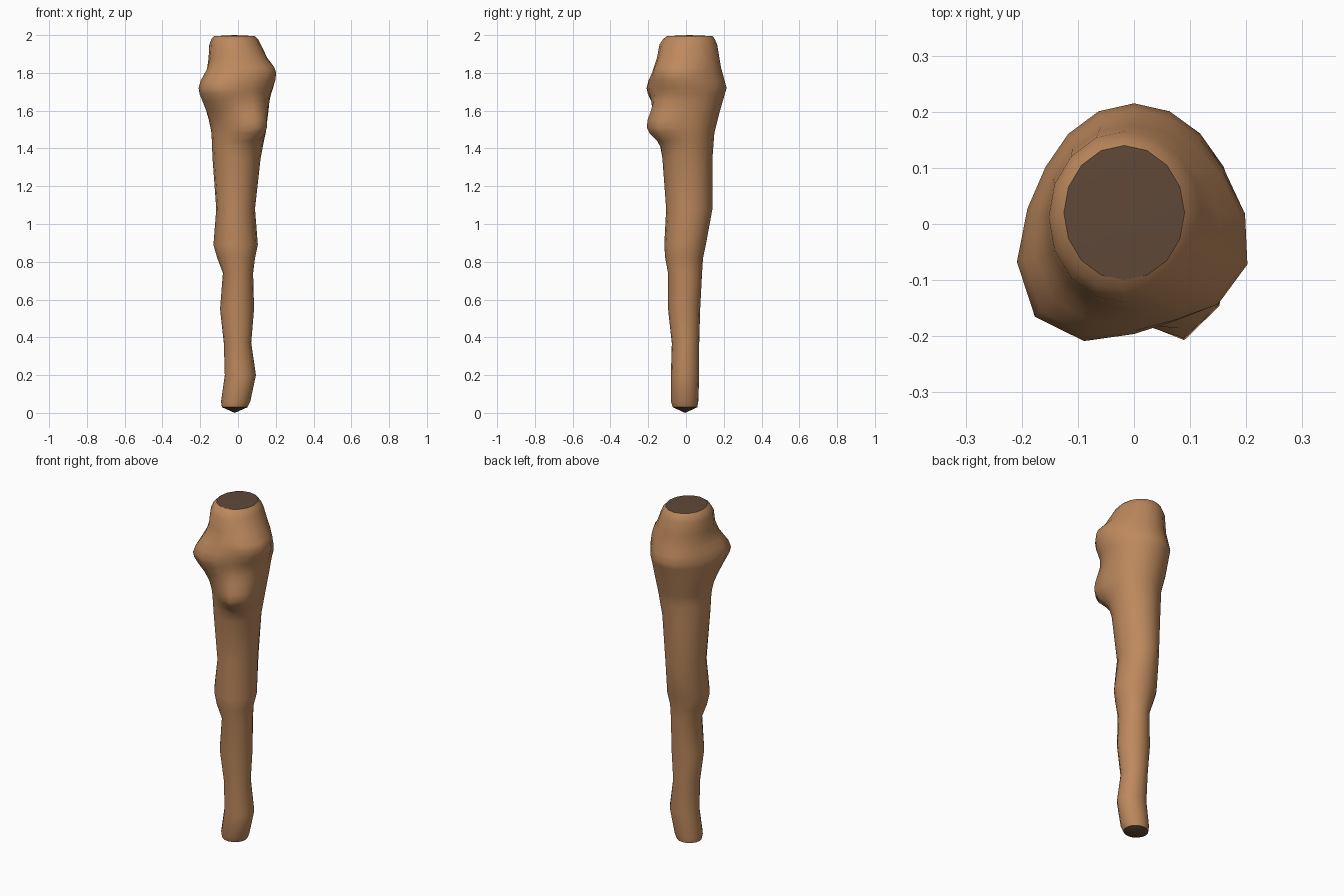
import bpy, bmesh, math

cube = bpy.data.objects.get("Cube")
if cube:
    bpy.data.objects.remove(cube, do_unlink=True)

SIDES = 16


def make_material(name, colour):
    mat = bpy.data.materials.new(name)
    mat.use_nodes = True
    mat.diffuse_color = colour
    mat.node_tree.nodes["Principled BSDF"].inputs["Base Color"].default_value = colour
    return mat


bark = make_material("warm brown wood", (0.51, 0.25, 0.11, 1))
end_grain = make_material("dark end grain", (0.115, 0.065, 0.04, 1))

# Shaft outline: height, then extents right, left, front, back
PROFILE = [
    (0.03, -.085, .05, -.07, .06),
    (0.06, -.09, .065, -.08, .065),
    (0.20, -.07, .095, -.08, .07),
    (0.37, -.075, .07, -.075, .07),
    (0.55, -.095, .085, -.095, .075),
    (0.74, -.08, .08, -.095, .085),
    (0.82, -.11, .09, -.11, .09),
    (0.89, -.13, .105, -.115, .105),
    (1.08, -.115, .09, -.105, .14),
    (1.35, -.135, .12, -.125, .14),
    (1.48, -.14, .145, -.14, .15),
    (1.60, -.16, .16, -.15, .18),
    (1.72, -.165, .165, -.16, .215),
    (1.83, -.155, .155, -.155, .185),
    (1.95, -.152, .12, -.14, .165),
    (1.98, -.14, .105, -.12, .152),
    (1.995, -.125, .09, -.1, .14),
]

# Knots: angle, height, bulge, angular spread, spread below, spread above
KNOTS = [
    (-133, 1.72, .085, 30, .08, .07),
    (-28, 1.80, .062, 30, .07, .055),
    (-60, 1.51, .088, 20, .05, .09),
]


def extents(z):
    for a, b in zip(PROFILE, PROFILE[1:]):
        if z <= b[0]:
            t = (z - a[0]) / (b[0] - a[0])
            return [p + (q - p) * t for p, q in zip(a[1:], b[1:])]
    return PROFILE[-1][1:]


def bulge(angle, z):
    total = 0
    for knot_angle, knot_z, size, spread, below, above in KNOTS:
        turn = (angle - knot_angle + 180) % 360 - 180
        rise = (z - knot_z) / (above if z > knot_z else below)
        total += size * math.exp(-((turn / spread) ** 2 + rise ** 2) / 2)
    return total


def ring(bm, z):
    x0, x1, y0, y1 = extents(z)
    verts = []
    for i in range(SIDES):
        deg = 360 * i / SIDES
        c, s = math.cos(math.radians(deg)), math.sin(math.radians(deg))
        out = bulge(deg, z)
        verts.append(bm.verts.new(((x0 + x1) / 2 + c * ((x1 - x0) / 2 + out),
                                   (y0 + y1) / 2 + s * ((y1 - y0) / 2 + out), z)))
    return verts


def bridge(bm, lower, upper):
    for i in range(SIDES):
        j = (i + 1) % SIDES
        bm.faces.new((lower[i], lower[j], upper[j], upper[i]))


def finish(bm, name, mat, angle):
    bmesh.ops.recalc_face_normals(bm, faces=bm.faces)
    mesh = bpy.data.meshes.new(name)
    bm.to_mesh(mesh)
    bm.free()
    mesh.materials.append(mat)
    obj = bpy.data.objects.new(name, mesh)
    bpy.context.collection.objects.link(obj)
    bpy.ops.object.select_all(action='DESELECT')
    obj.select_set(True)
    bpy.context.view_layer.objects.active = obj
    bpy.ops.object.shade_smooth_by_angle(angle=math.radians(angle))
    return obj


# Knotted wooden shaft, with extra rings through the head
heights = sorted({p[0] for p in PROFILE} | {1.41, 1.44, 1.51, 1.55, 1.65, 1.69, 1.76, 1.80, 1.88})
bm = bmesh.new()
rings = [ring(bm, z) for z in heights]
for lower, upper in zip(rings, rings[1:]):
    bridge(bm, lower, upper)
finish(bm, "club_shaft", bark, 80)


# Dark cut ends, each a shallow dome closing the shaft
def end_cap(name, z, tip_z):
    bm = bmesh.new()
    rim = ring(bm, z)
    x0, x1, y0, y1 = extents(z)
    tip = bm.verts.new(((x0 + x1) / 2, (y0 + y1) / 2, tip_z))
    for i in range(SIDES):
        bm.faces.new((rim[i], rim[(i + 1) % SIDES], tip))
    obj = finish(bm, name, end_grain, 40)
    # Fan winding can be ambiguous on an open dome, so face it outward
    if obj.data.polygons[0].normal.z * (tip_z - z) < 0:
        obj.data.flip_normals()


end_cap("top_end", heights[-1], 2.0)
end_cap("bottom_end", heights[0], 0.0)
